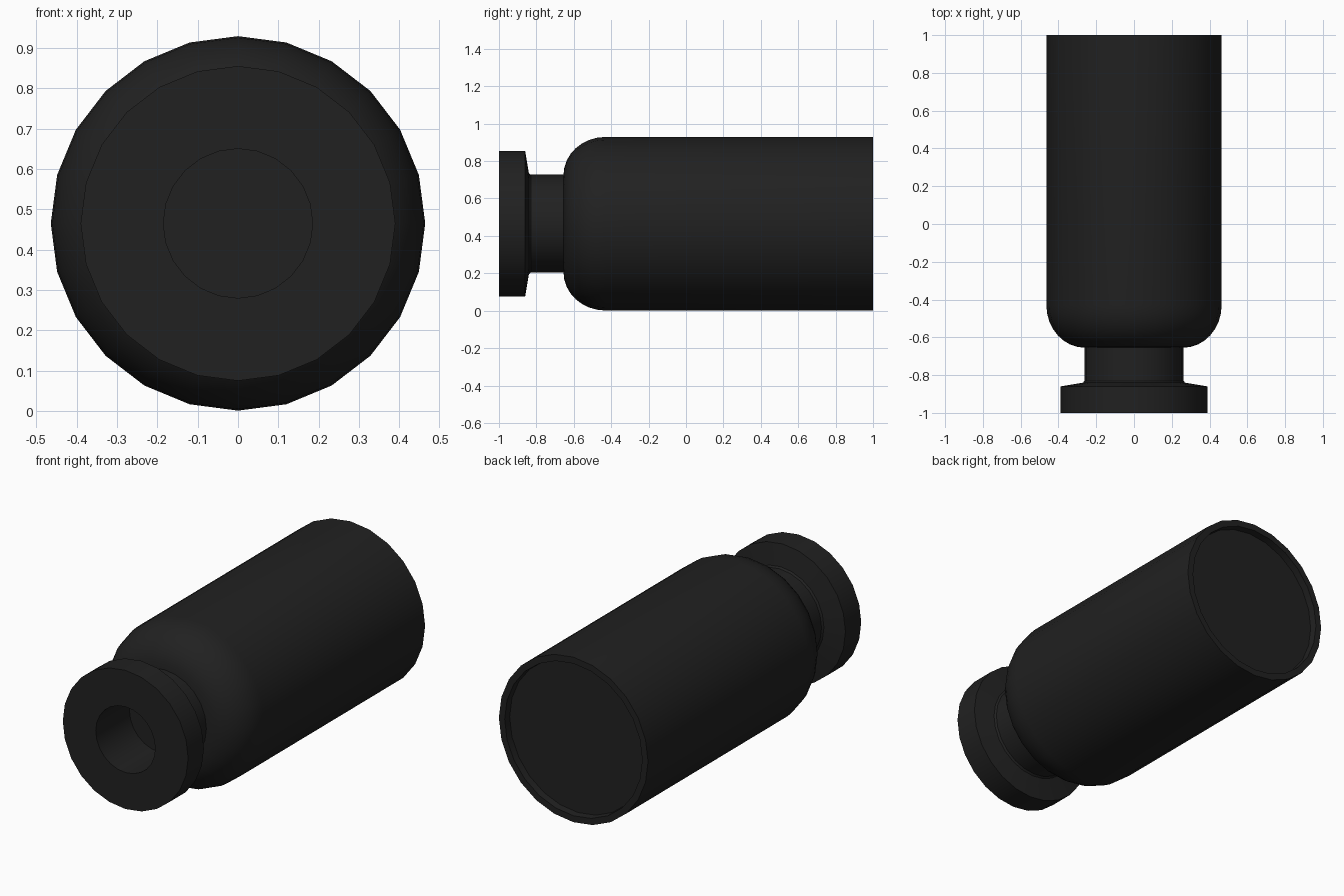
import bpy, bmesh
from math import sin, cos, pi, radians

if "Cube" in bpy.data.objects:
    bpy.data.objects.remove(bpy.data.objects["Cube"])

SIDES = 24
AXIS_Z = 0.465

dark = bpy.data.materials.new("dark_glass")
dark.diffuse_color = (0.015, 0.015, 0.015, 1)
dark.use_nodes = True
dark.node_tree.nodes["Principled BSDF"].inputs["Base Color"].default_value = dark.diffuse_color


def lathe(name, profile):
    """Revolve (y, radius) points about the lengthwise axis."""
    bm = bmesh.new()
    rings = []
    for y, r in profile:
        if r == 0:
            rings.append([bm.verts.new((0, y, AXIS_Z))])
        else:
            rings.append([bm.verts.new((r * sin(2 * pi * i / SIDES), y,
                                        AXIS_Z + r * cos(2 * pi * i / SIDES)))
                          for i in range(SIDES)])
    for a, b in zip(rings, rings[1:]):
        for i in range(SIDES):
            j = (i + 1) % SIDES
            if len(a) == 1:
                bm.faces.new((a[0], b[j], b[i]))
            elif len(b) == 1:
                bm.faces.new((a[i], a[j], b[0]))
            else:
                bm.faces.new((a[i], a[j], b[j], b[i]))
    bmesh.ops.recalc_face_normals(bm, faces=bm.faces)
    mesh = bpy.data.meshes.new(name)
    bm.to_mesh(mesh)
    bm.free()
    mesh.materials.append(dark)
    obj = bpy.data.objects.new(name, mesh)
    bpy.context.collection.objects.link(obj)
    bpy.ops.object.select_all(action='DESELECT')
    obj.select_set(True)
    bpy.context.view_layer.objects.active = obj
    bpy.ops.object.shade_smooth_by_angle(angle=radians(35))
    return obj


# Bottle body: neck, rounded shoulder, straight wall and recessed base
shoulder = [(-0.43 - 0.225 * cos(t * pi / 16), 0.26 + 0.204 * sin(t * pi / 16))
            for t in range(9)]
lathe("bottle_body", [(-0.70, 0), (-0.70, 0.255), (-0.655, 0.26)] + shoulder[1:]
      + [(1.0, 0.464), (1.0, 0.428), (0.96, 0.425), (0.96, 0)])

# Cap: wide flange, neck sleeve and open centre hole
lathe("cap", [(-0.70, 0), (-0.70, 0.185), (-1.0, 0.185), (-1.0, 0.39),
              (-0.86, 0.39), (-0.84, 0.27), (-0.83, 0.262),
              (-0.655, 0.262), (-0.655, 0)])
